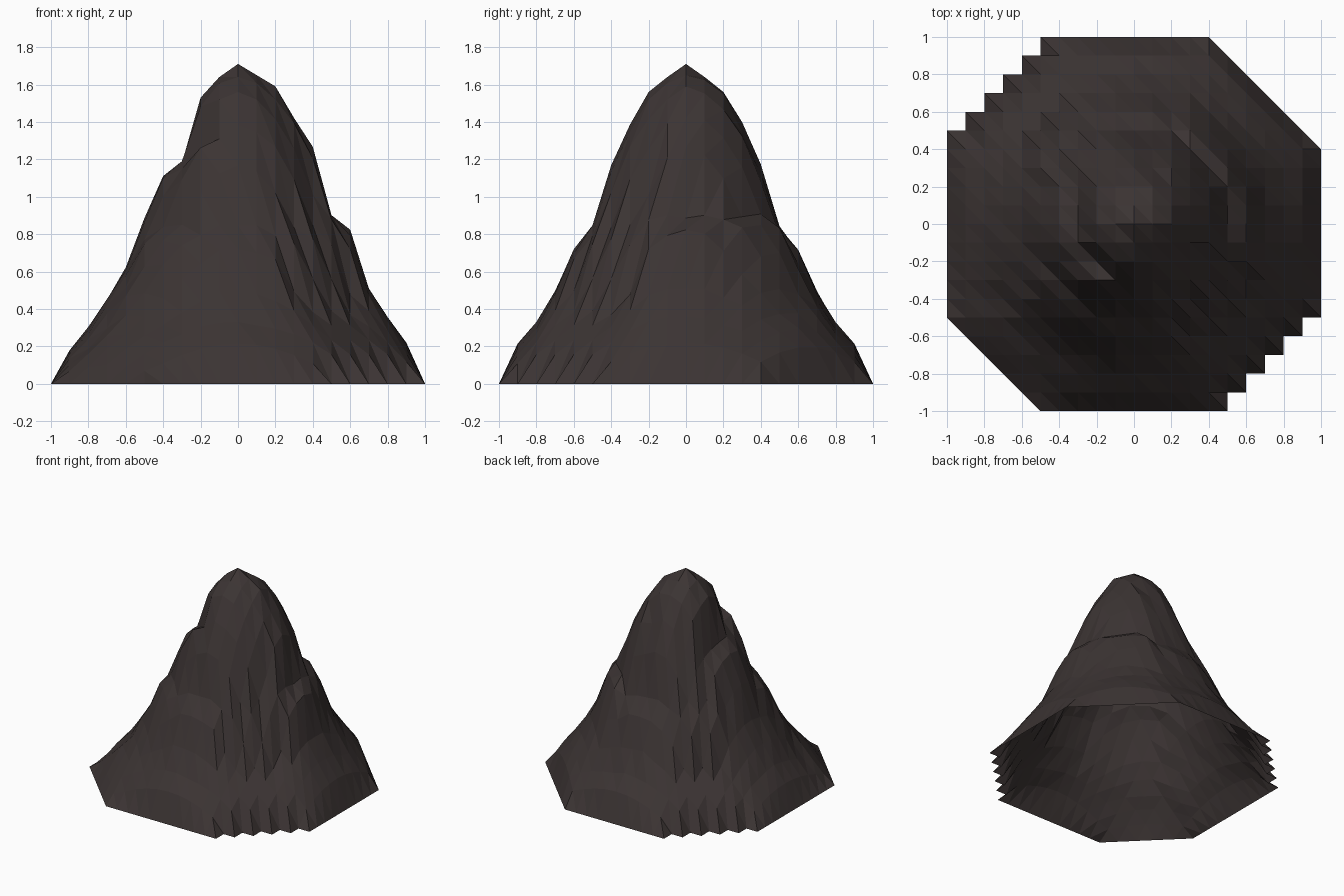
import bpy, bmesh, math, random

if "Cube" in bpy.data.objects:
    bpy.data.objects.remove(bpy.data.objects["Cube"])

random.seed(4)
STEP = 0.1

rock = bpy.data.materials.new("dark brown rock")
rock.diffuse_color = (0.044, 0.034, 0.033, 1)
rock.use_nodes = True
rock.node_tree.nodes["Principled BSDF"].inputs["Base Color"].default_value = rock.diffuse_color

# radial slope profiles, (radius, height)
MAIN = [(0, 1.71), (.1, 1.64), (.2, 1.56), (.3, 1.39), (.4, 1.18), (.5, .85), (.6, .73),
        (.7, .50), (.8, .325), (.9, .215), (1.0, .09), (1.1, .02), (2, .02)]
# cliff and ledge on the right / back-right side
LEDGE = [(0, 1.71), (.1, 1.65), (.2, 1.59), (.3, 1.43), (.4, 1.26), (.5, .90), (.6, .82),
         (.7, .51), (.8, .36), (.9, .22), (1.0, .10), (1.1, .02), (2, .02)]
# straighter slope on the left
LEFT = [(0, 1.71), (.1, 1.64), (.2, 1.53), (.3, 1.33), (.4, 1.125), (.5, .88), (.6, .63),
        (.7, .46), (.8, .31), (.9, .18), (1.0, .09), (1.1, .02), (2, .02)]
# shelf points of the notch high on the left
NOTCH = {(-3, 3): 1.05, (-2, 3): 1.18, (-3, 2): 1.12, (-3, 1): 1.16, (-3, 0): 1.18,
         (-3, -1): 1.19, (-3, -2): 1.15, (-2, -2): 1.25, (-1, -3): 1.31}


def sample(profile, r):
    for (r0, z0), (r1, z1) in zip(profile, profile[1:]):
        if r <= r1:
            return z0 + (z1 - z0) * (r - r0) / (r1 - r0)
    return 0


def inside(i, j):
    limit = 14 if i > 0 and j > 0 else 15
    return max(abs(i), abs(j)) <= 10 and abs(i) + abs(j) <= limit


def height(i, j):
    if (i, j) in NOTCH:
        return NOTCH[i, j]
    r = math.hypot(i, j) * STEP
    a = math.degrees(math.atan2(j, i))
    z = sample(LEDGE if -24 < a < 68 else LEFT if abs(a) > 150 else MAIN, r)
    if 0.25 < r < 0.85:
        z += random.uniform(-0.015, 0.01)
    d = abs(i) + abs(j)
    # front-right corner: cliff above a gentle foot
    if i > 0 > j and abs(i + j) <= 3 and d in (9, 10):
        z -= 0.08
    # feet run out evenly to the two stepped rims
    if i * j < 0 and d >= 10:
        z = min(z, 0.078 * (15 - d))
    # front-left corner is a straight fan
    if i < 0 and j < 0 and d >= 11:
        z = max(z, 0.07 * (15 - d) * min(1, (10 - max(-i, -j)) / 3))
    return z


# triangulated height grid clipped to an octagon; all quads split the same way
bm = bmesh.new()
grid = {(i, j): bm.verts.new((i * STEP, j * STEP, height(i, j)))
        for i in range(-10, 11) for j in range(-10, 11) if inside(i, j)}
for i in range(-10, 10):
    for j in range(-10, 10):
        for tri in (((i, j), (i + 1, j), (i, j + 1)),
                    ((i + 1, j), (i + 1, j + 1), (i, j + 1))):
            if all(k in grid for k in tri):
                bm.faces.new([grid[k] for k in tri])
bmesh.ops.delete(bm, geom=[v for v in bm.verts if not v.link_faces], context='VERTS')

# open rim rests on the ground
for v in bm.verts:
    if v.is_boundary:
        v.co.z = 0

mesh = bpy.data.meshes.new("mountain")
bm.to_mesh(mesh)
bm.free()
mesh.materials.append(rock)
bpy.context.collection.objects.link(bpy.data.objects.new("mountain", mesh))
